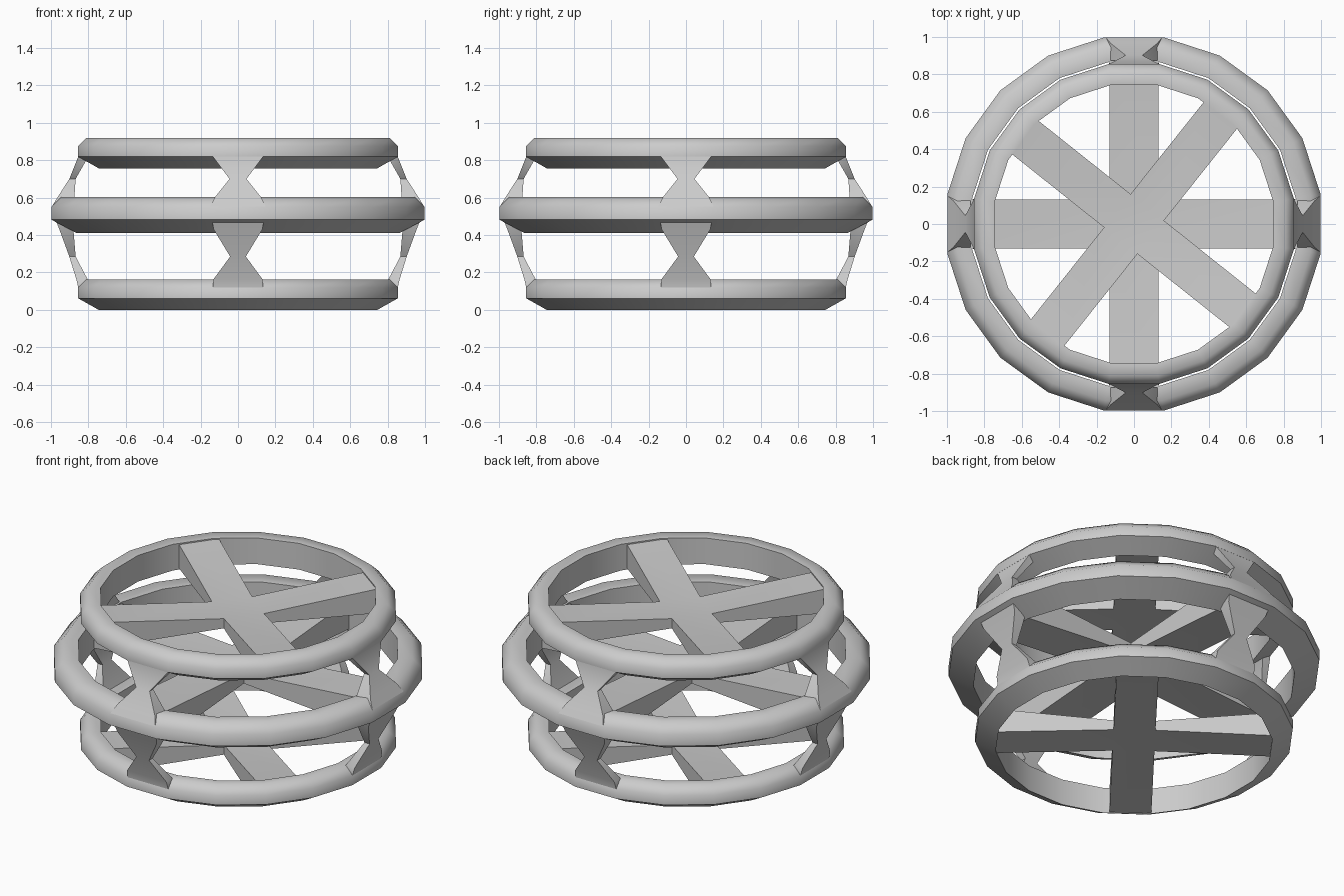
import bpy, bmesh, math
from mathutils import Vector, Matrix

if "Cube" in bpy.data.objects:
    bpy.data.objects.remove(bpy.data.objects["Cube"])

SIDES = 20
FIX = 1 / math.cos(math.pi / SIDES)   # apothem -> vertex radius


def finish(bm, name, smooth):
    bmesh.ops.recalc_face_normals(bm, faces=bm.faces)
    me = bpy.data.meshes.new(name)
    bm.to_mesh(me)
    bm.free()
    ob = bpy.data.objects.new(name, me)
    bpy.context.collection.objects.link(ob)
    bpy.ops.object.select_all(action='DESELECT')
    ob.select_set(True)
    bpy.context.view_layer.objects.active = ob
    bpy.ops.object.shade_smooth_by_angle(angle=math.radians(smooth))
    return ob


def bridge(bm, a, b):
    n = len(a)
    for i in range(n):
        j = (i + 1) % n
        bm.faces.new((a[i], a[j], b[j], b[i]))


def ring(name, profile):
    """20-sided ring swept from an (apothem, z) section."""
    bm = bmesh.new()
    loops = []
    for k in range(SIDES):
        t = 2 * math.pi * (k + 0.5) / SIDES
        loops.append([bm.verts.new((r * FIX * math.cos(t), r * FIX * math.sin(t), z))
                      for r, z in profile])
    for k in range(SIDES):
        bridge(bm, loops[k], loops[(k + 1) % SIDES])
    return finish(bm, name, 57)


def cross(name, length, half, ends, hub, angle):
    """Four spokes, thick at the ring and thin at the hub; ends/hub are (z0, z1)."""
    bm = bmesh.new()
    layers = []
    for s in (0, 1):
        tips, notches = [], []
        for k in range(4):
            rot = Matrix.Rotation(math.radians(angle + 90 * k), 3, 'Z')
            tips.append([bm.verts.new(rot @ Vector((length, y, ends[s])))
                         for y in (-half, half)])
            notches.append(bm.verts.new(rot @ Vector((half, half, hub[s]))))
        for k in range(4):
            bm.faces.new((notches[k - 1], *tips[k], notches[k]))
        bm.faces.new(notches)
        layers.append([v for k in range(4) for v in (*tips[k], notches[k])])
    bridge(bm, *layers)
    return finish(bm, name, 30)


def strut(name, rows, angle):
    """Hourglass bracket lofted through (z, outer r, inner r, half width)."""
    bm = bmesh.new()
    rot = Matrix.Rotation(math.radians(angle), 3, 'Z')
    loops = []
    for z, ro, ri, w in rows:
        corners = ((ro, -w), (ro, w), (ri, w), (ri, -w))
        loops.append([bm.verts.new(rot @ Vector((x, y, z))) for x, y in corners])
    for a, b in zip(loops, loops[1:]):
        bridge(bm, a, b)
    bm.faces.new(loops[0])
    bm.faces.new(loops[-1])
    return finish(bm, name, 40)


# rings: small bottom and top, wide middle
small = [(0.745, 0.0), (0.855, 0.062), (0.855, 0.118), (0.81, 0.163), (0.745, 0.157)]
ring("bottom_ring", small)
ring("top_ring", [(r, z + 0.757) for r, z in small])
ring("middle_ring", [(0.865, 0.412), (0.998, 0.482), (0.998, 0.55),
                     (0.945, 0.603), (0.865, 0.595)])

# spokes: slanted in the small rings, axis-aligned in the middle
cross("bottom_spokes", 0.75, 0.114, (0.006, 0.15), (0.03, 0.088), 51.5)
cross("top_spokes", 0.75, 0.114, (0.763, 0.907), (0.787, 0.845), 51.5)
cross("middle_spokes", 0.875, 0.13, (0.42, 0.59), (0.475, 0.535), 0)

# hourglass struts on the four sides, flowing into the ring faces
upper = [(0.55, 0.997, 0.88, 0.15), (0.60, 0.966, 0.875, 0.125),
         (0.70, 0.902, 0.868, 0.045), (0.82, 0.854, 0.80, 0.135),
         (0.87, 0.853, 0.77, 0.135)]
lower = [(0.07, 0.853, 0.77, 0.135), (0.12, 0.854, 0.79, 0.135),
         (0.165, 0.865, 0.805, 0.13), (0.285, 0.902, 0.868, 0.042),
         (0.43, 0.955, 0.88, 0.13), (0.53, 0.996, 0.88, 0.15)]
for i, side in enumerate(("right", "back", "left", "front")):
    strut("upper_strut_" + side, upper, 90 * i)
    strut("lower_strut_" + side, lower, 90 * i)
